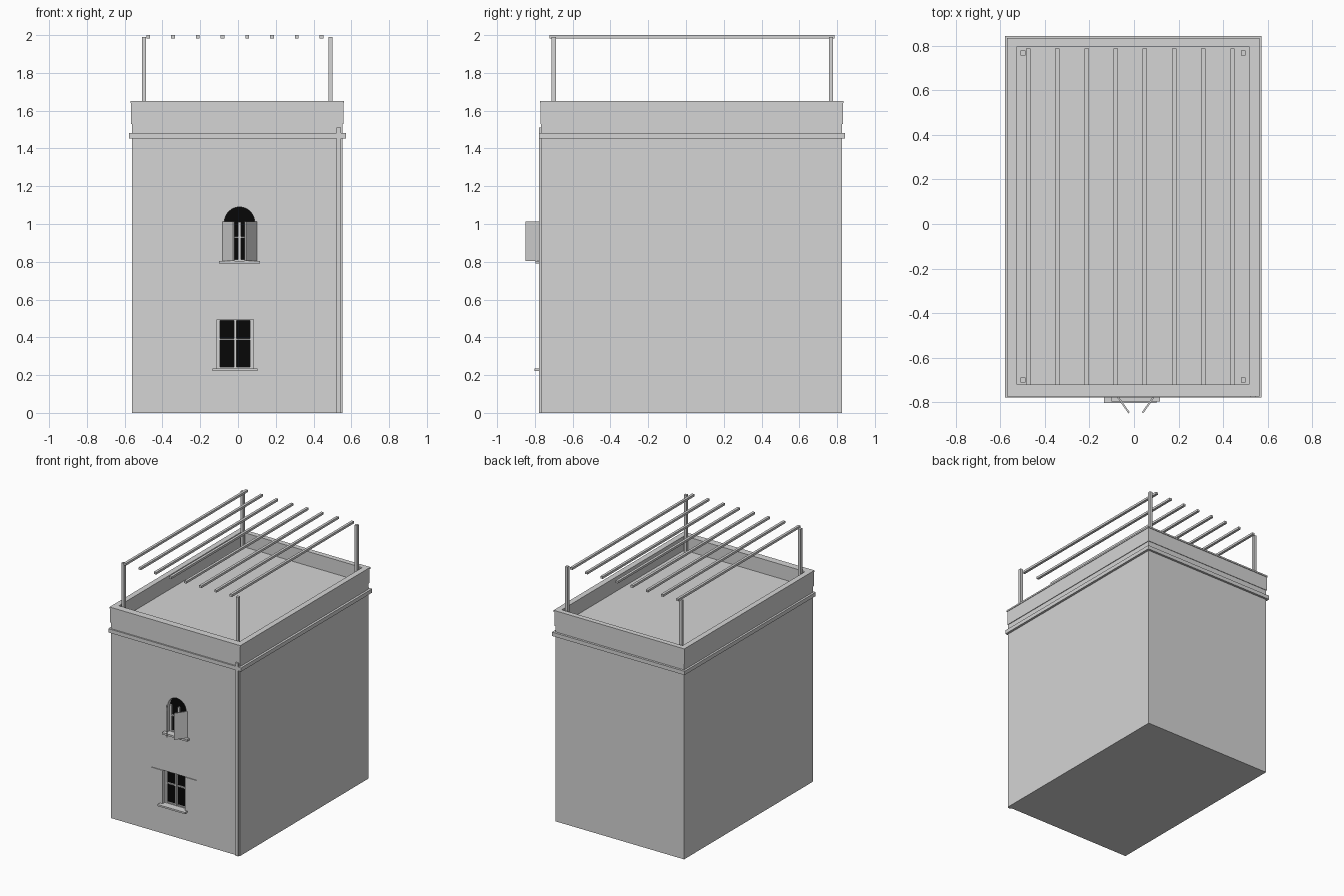
import bpy, bmesh, math
from mathutils import Matrix, Vector

if "Cube" in bpy.data.objects:
    bpy.data.objects.remove(bpy.data.objects["Cube"])


def material(name, v):
    m = bpy.data.materials.new(name)
    m.diffuse_color = (v, v, v, 1)
    m.use_nodes = True
    m.node_tree.nodes["Principled BSDF"].inputs["Base Color"].default_value = m.diffuse_color
    return m


GREY = material("plaster grey", 0.66)
BLACK = material("window black", 0.002)


def finish(name, bm, mat):
    bmesh.ops.recalc_face_normals(bm, faces=bm.faces)
    me = bpy.data.meshes.new(name)
    bm.to_mesh(me)
    bm.free()
    me.materials.append(mat)
    ob = bpy.data.objects.new(name, me)
    bpy.context.collection.objects.link(ob)
    return ob


def box(name, x0, x1, y0, y1, z0, z1, mat=GREY):
    bm = bmesh.new()
    bmesh.ops.create_cube(bm, size=1)
    for v in bm.verts:
        v.co = Vector(((x0 + x1) / 2 + v.co.x * (x1 - x0),
                       (y0 + y1) / 2 + v.co.y * (y1 - y0),
                       (z0 + z1) / 2 + v.co.z * (z1 - z0)))
    return finish(name, bm, mat)


def ring(name, outer, inner, z0, z1):
    """Rectangular band running round the building."""
    def corners(r, z):
        x0, x1, y0, y1 = r
        return [(x0, y0, z), (x1, y0, z), (x1, y1, z), (x0, y1, z)]
    bm = bmesh.new()
    loops = [[bm.verts.new(c) for c in corners(r, z)]
             for r, z in ((outer, z0), (outer, z1), (inner, z1), (inner, z0))]
    for k in range(4):
        a, b = loops[k], loops[(k + 1) % 4]
        for i in range(4):
            j = (i + 1) % 4
            bm.faces.new((a[i], a[j], b[j], b[i]))
    return finish(name, bm, GREY)


def prism(name, profile, y0, y1, mat):
    """Extrude an x-z outline along y."""
    bm = bmesh.new()
    face = bm.faces.new([bm.verts.new((x, y0, z)) for x, z in profile])
    new = bmesh.ops.extrude_face_region(bm, geom=[face])["geom"]
    bmesh.ops.translate(bm, vec=(0, y1 - y0, 0),
                        verts=[g for g in new if isinstance(g, bmesh.types.BMVert)])
    return finish(name, bm, mat)


X0, X1, Y0, Y1 = -0.562, 0.553, -0.767, 0.826
PANE_Y = Y0 + 0.04

# Main block, its flat top is the terrace floor
body = box("building_body", X0, X1, Y0, Y1, 0, 1.54)

# Window outlines: square lower one, round-headed upper one
lower = [(-0.112, 0.235), (0.082, 0.235), (0.082, 0.495), (-0.112, 0.495)]
cx, r, spring = 0.008, 0.08, 1.01
upper = [(cx - r, 0.805), (cx + r, 0.805)] + [
    (cx + r * math.cos(a), spring + r * math.sin(a))
    for a in (math.pi * i / 16 for i in range(17))]

for label, outline in (("lower", lower), ("upper", upper)):
    cutter = prism(label + "_cutter", outline, Y0 - 0.05, PANE_Y, GREY)
    cutter.hide_render = True
    mod = body.modifiers.new("opening", "BOOLEAN")
    mod.operation, mod.solver, mod.object = "DIFFERENCE", "EXACT", cutter
    bpy.context.view_layer.objects.active = body
    bpy.ops.object.modifier_apply(modifier=mod.name)
    bpy.data.objects.remove(cutter)
    prism(label + "_window_pane", outline, PANE_Y - 0.004, PANE_Y + 0.002, BLACK)


def window_frame(label, x0, x1, z0, z1, bar_z, t):
    """Side, bottom and glazing bars in front of the pane."""
    y0, y1, mid = PANE_Y - 0.018, PANE_Y - 0.003, (x0 + x1) / 2
    box(label + "_frame_left", x0, x0 + t, y0, y1, z0, z1)
    box(label + "_frame_right", x1 - t, x1, y0, y1, z0, z1)
    box(label + "_frame_bottom", x0, x1, y0, y1, z0, z0 + 0.008)
    box(label + "_mullion", mid - 0.007, mid + 0.007, y0 - 0.002, y1, z0, z1)
    box(label + "_glazing_bar", x0, x1, y0 + 0.002, y1, bar_z - 0.005, bar_z + 0.005)


window_frame("lower", -0.112, 0.082, 0.235, 0.495, 0.39, 0.018)
box("lower_frame_top", -0.112, 0.082, PANE_Y - 0.018, PANE_Y - 0.003, 0.488, 0.495)
window_frame("upper", cx - r, cx + r, 0.805, spring, 0.93, 0.016)

# Window sills
box("lower_sill", -0.135, 0.102, -0.803, Y0 + 0.01, 0.222, 0.235)
box("upper_sill", -0.1, 0.116, -0.797, Y0 + 0.01, 0.79, 0.805)

# Lower shutters folded flat against the wall
box("lower_shutter_left", -0.213, -0.112, Y0 - 0.006, Y0 + 0.001, 0.235, 0.495)
box("lower_shutter_right", 0.082, 0.18, Y0 - 0.006, Y0 + 0.001, 0.235, 0.495)

# Upper shutters standing half open, hinged at the jambs
for label, side in (("left", -1), ("right", 1)):
    s = box("upper_shutter_" + label, 0, 0.1, -0.004, 0.004, 0.805, 1.012)
    turn = math.atan2(-0.08, -side * 0.056)
    s.data.transform(Matrix.Translation((cx + side * 0.088, Y0 + 0.002, 0))
                     @ Matrix.Rotation(turn, 4, "Z"))

# Cornice, parapet and its thin coping
inside = (-0.527, 0.518, -0.719, 0.795)
ring("cornice", (-0.578, 0.571, -0.778, 0.843),
     (X0 + 0.02, X1 - 0.02, Y0 + 0.02, Y1 - 0.02), 1.452, 1.482)
ring("parapet", (-0.567, 0.558, -0.771, 0.83), inside, 1.53, 1.64)
ring("parapet_coping", (-0.57, 0.562, -0.774, 0.835), inside, 1.64, 1.652)

# Drainpipe at the front right corner
box("drainpipe", 0.522, 0.545, Y0 - 0.011, Y0 + 0.005, 0, 1.51)

# Pergola posts and roof slats
for i, x in enumerate((-0.498, 0.49)):
    for j, y in enumerate((-0.7, 0.768)):
        box(f"pergola_post_{i}_{j}", x - 0.011, x + 0.011, y - 0.011, y + 0.011, 1.53, 1.99)
for i in range(8):
    x = -0.475 + 0.131 * i
    box(f"pergola_slat_{i}", x - 0.01, x + 0.01, -0.722, 0.787, 1.983, 2.0)
